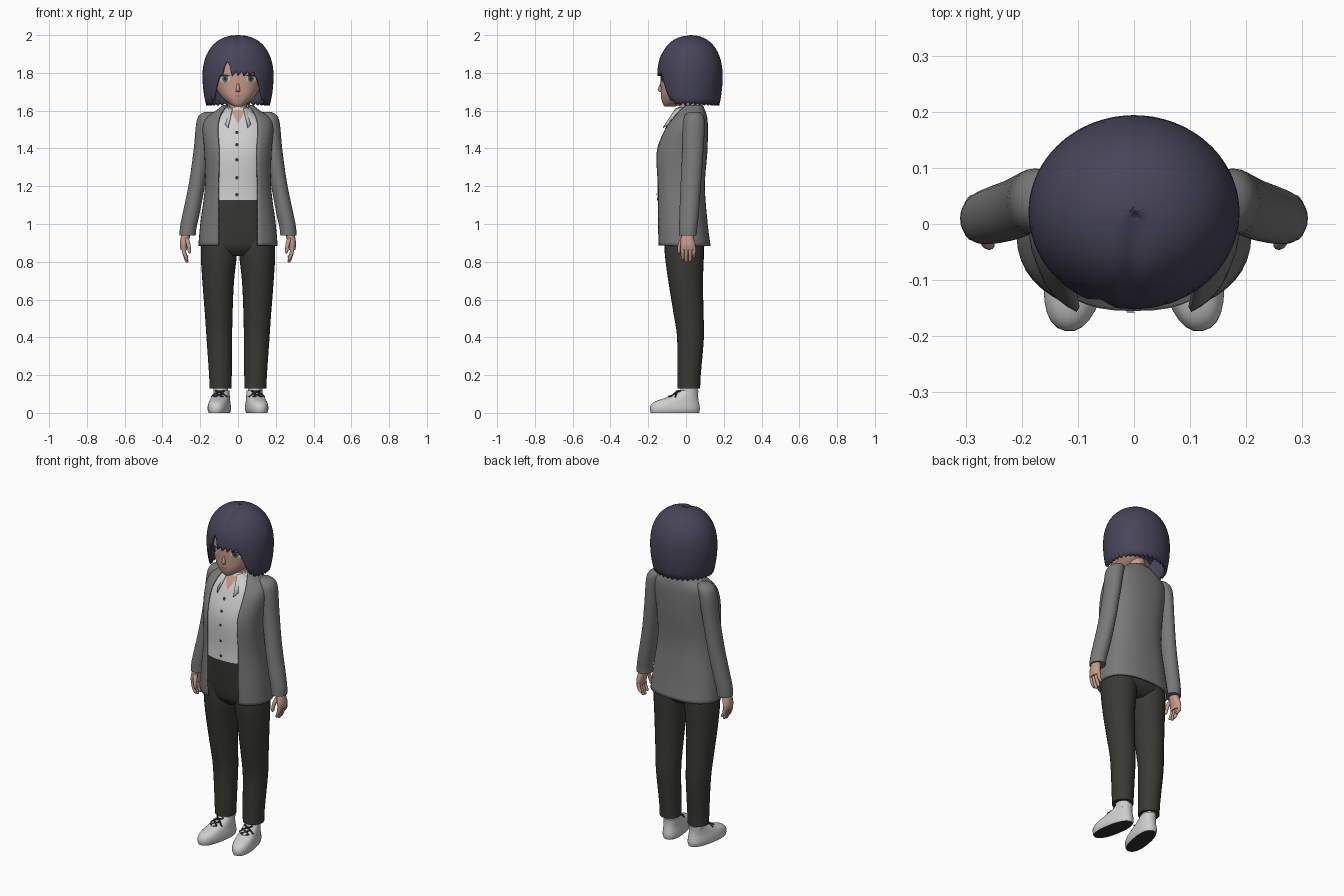
import bpy, bmesh, math
from mathutils import Vector, Matrix
from mathutils.bvhtree import BVHTree

if "Cube" in bpy.data.objects:
    bpy.data.objects.remove(bpy.data.objects["Cube"])


def mat(name, r, g, b):
    m = bpy.data.materials.new(name)
    m.diffuse_color = (r, g, b, 1)
    m.use_nodes = True
    m.node_tree.nodes["Principled BSDF"].inputs["Base Color"].default_value = m.diffuse_color
    return m


SKIN = mat("skin", .56, .33, .26)
HAIR = mat("dark_blue_hair", .062, .059, .098)
GREY = mat("grey_jacket", .19, .19, .19)
WHITE = mat("off_white_cloth", .62, .62, .62)
PANTS = mat("dark_olive_trousers", .04, .042, .034)
DARK = mat("charcoal_details", .03, .03, .033)
IRIS = mat("green_iris", .09, .17, .12)
LIP = mat("lip", .33, .15, .13)


def finish(name, bm, mats, mirror=False, thick=0, rule=None):
    bmesh.ops.recalc_face_normals(bm, faces=bm.faces)
    bm.normal_update()
    for f in bm.faces:
        f.smooth = True
        if rule:
            f.material_index = rule(f)
    for e in bm.edges:
        if len(e.link_faces) == 2 and e.calc_face_angle(0) > math.radians(50):
            e.smooth = False
    me = bpy.data.meshes.new(name)
    bm.to_mesh(me)
    bm.free()
    for m in mats:
        me.materials.append(m)
    ob = bpy.data.objects.new(name, me)
    bpy.context.collection.objects.link(ob)
    if thick:
        s = ob.modifiers.new("thickness", 'SOLIDIFY')
        s.thickness, s.offset = thick, -1
    if mirror:
        ob.modifiers.new("mirror", 'MIRROR')
    return ob


def skin_rows(name, rows, mats, closed=True, cap=True, xf=None, **kw):
    """Surface through rows of points."""
    bm = bmesh.new()
    vs = [[bm.verts.new(p) for p in r] for r in rows]
    n = len(rows[0])
    for a, b in zip(vs, vs[1:]):
        for i in range(n if closed else n - 1):
            j = (i + 1) % n
            bm.faces.new((a[i], a[j], b[j], b[i]))
    if cap:
        bm.faces.new(vs[0])
        bm.faces.new(vs[-1])
    if xf:
        bm.transform(xf)
    return finish(name, bm, mats, **kw)


def catmull(k, steps=3):
    """Smooth interpolation of a list of section tuples."""
    out = []
    for i in range(len(k) - 1):
        p = [k[max(i - 1, 0)], k[i], k[i + 1], k[min(i + 2, len(k) - 1)]]
        for s in range(steps):
            t = s / steps
            out.append(tuple(.5 * (2 * b + (c - a) * t + (2 * a - 5 * b + 4 * c - d) * t * t
                                   + (3 * b - a - 3 * c + d) * t ** 3) for a, b, c, d in zip(*p)))
    return out + [tuple(k[-1])]


def spow(v, e):
    return math.copysign(abs(v) ** e, v)


def ring(cx, cy, z, rx, ry, e=1, n=28):
    return [(cx + rx * spow(math.sin(t), e), cy - ry * spow(math.cos(t), e), z)
            for t in (2 * math.pi * i / n for i in range(n))]


def loft(name, secs, mats, e=1, n=28, steps=3, **kw):
    """Sections are (cx, cy, z, rx, ry)."""
    return skin_rows(name, [ring(*s, e=e, n=n) for s in catmull(secs, steps)], mats, **kw)


def body(secs):
    """(z, half width, front y, back y) -> loft sections."""
    return [(0, (f + b) / 2, z, w, (b - f) / 2) for z, w, f, b in secs]


def decal(name, target, outline, m, off=.003, **kw):
    """Thin plate projected on the front of a target; outline is (x, z)."""
    me = target.data
    tree = BVHTree.FromPolygons([v.co for v in me.vertices], [p.vertices[:] for p in me.polygons])
    c = (sum(p[0] for p in outline) / len(outline), sum(p[1] for p in outline) / len(outline))

    def hit(x, z):
        h = tree.ray_cast(Vector((x, -1, z)), Vector((0, 1, 0)))[0]
        return (x, (h.y if h else -.1) - off, z)
    bm = bmesh.new()
    mid = bm.verts.new(hit(*c))
    vs = [bm.verts.new(hit(*p)) for p in outline]
    for i in range(len(vs)):
        bm.faces.new((mid, vs[i], vs[(i + 1) % len(vs)]))
    return finish(name, bm, [m], **kw)


def oval(x, z, rx, rz, n=16):
    return [(x + rx * math.cos(2 * math.pi * i / n), z + rz * math.sin(2 * math.pi * i / n)) for i in range(n)]


def cords(name, segs, r, m, xf):
    bm = bmesh.new()
    for p, q in segs:
        p, q = xf @ Vector(p), xf @ Vector(q)
        M = Matrix.Translation((p + q) / 2) @ (q - p).to_track_quat('Z', 'Y').to_matrix().to_4x4()
        bmesh.ops.create_cone(bm, cap_ends=True, segments=8, radius1=r, radius2=r, depth=(q - p).length, matrix=M)
    return finish(name, bm, [m], mirror=True)


# Shoes with dark soles, laces and socks
toe_out = Matrix.Translation((.085, .02, 0)) @ Matrix.Rotation(math.radians(10), 4, 'Z')
loft("shoes", [(0, -.08, 0, .05, .13), (0, -.08, .018, .056, .134), (0, -.079, .04, .055, .131),
               (0, -.07, .06, .051, .118), (0, -.045, .078, .047, .09), (0, -.02, .098, .043, .064),
               (0, -.004, .118, .039, .05)], [WHITE, DARK], e=.85, xf=toe_out, mirror=True,
     rule=lambda f: 1 if f.normal.z < -.5 else 0)
lace = [(-.13, .077), (-.105, .091), (-.078, .106), (-.056, .119)]
segs = []
for (y0, z0), (y1, z1) in zip(lace, lace[1:]):
    segs += [((-.024, y0, z0 - .006), (.024, y1, z1 - .002)), ((.024, y0, z0 - .006), (-.024, y1, z1 - .002))]
segs += [((0, -.07, .115), (.042, -.085, .085)), ((0, -.07, .115), (-.042, -.085, .085))]
cords("shoe_laces", segs, .0045, DARK, toe_out)
loft("socks", [(.09, .015, .09, .038, .045), (.092, .015, .16, .04, .045)], [WHITE], mirror=True)

# Trousers
loft("trouser_legs", [(.093, .015, .128, .058, .06), (.093, .016, .2, .06, .062), (.099, .024, .4, .068, .071),
                      (.102, .014, .52, .073, .079), (.105, -.002, .7, .084, .092),
                      (.101, -.009, .85, .096, .104), (.098, -.01, .95, .09, .1)], [PANTS], mirror=True)
loft("trouser_hips", body([(.83, .1, -.07, .05), (.86, .17, -.1, .085), (.9, .193, -.117, .1), (1.0, .186, -.13, .1),
                           (1.14, .15, -.143, .08)]), [PANTS], e=.85)

# Shirt, buttons, skin in the open neck
shirt = loft("shirt", body([(1.125, .155, -.153, .08), (1.2, .15, -.15, .08), (1.38, .16, -.153, .095),
                            (1.5, .16, -.112, .1), (1.56, .12, -.082, .095), (1.6, .07, -.055, .08),
                            (1.62, .058, -.042, .075)]), [WHITE], e=.8, n=40)
for z in (1.155, 1.245, 1.34, 1.42, 1.485):
    decal("shirt_button", shirt, oval(-.006, z, .009, .009, 10), DARK, .004)
decal("open_neck", shirt, [(0, 1.53), (.02, 1.565), (.036, 1.6), (0, 1.605), (-.036, 1.6), (-.02, 1.565)], SKIN, .005)
loft("neck", [(0, .012, 1.54, .052, .056), (0, .015, 1.62, .047, .05), (0, .02, 1.7, .047, .05)], [SKIN])

# Shirt collar, folded outward with two front points
top, low = [], []
for i in range(33):
    a = math.radians(33 + 294 * i / 32)
    f, zt = max(0, math.cos(a)) ** 2, 1.61 + .015 * (1 - math.cos(a))
    top.append(Vector((.058 * math.sin(a), .02 - .065 * math.cos(a) - .03 * f, zt)))
    low.append(Vector((.1 * math.sin(a), .02 - .075 * math.cos(a) - .115 * f, zt - .045 - .08 * f)))
skin_rows("shirt_collar", [top, [t.lerp(l, .5) for t, l in zip(top, low)], low], [WHITE],
          closed=False, cap=False, thick=.005)

# Open jacket: (z, half width, front edge y, back y, half opening)
rows = []
for z, w, yf, yb, xo in catmull([(.885, .21, -.145, .13, .105), (1.0, .2, -.148, .115, .105),
                                 (1.2, .175, -.149, .1, .105), (1.38, .178, -.155, .113, .102),
                                 (1.5, .188, -.112, .116, .108), (1.56, .172, -.07, .113, .1),
                                 (1.6, .118, -.035, .102, .084), (1.63, .077, .0, .088, .066)], 4):
    e, cy = .82, (yf + yb) / 2
    a0 = math.asin(min(.95, (xo / w) ** (1 / e)))
    k = max(.5, math.cos(a0) ** e)
    row = []
    for i in range(41):
        a = a0 + (2 * math.pi - 2 * a0) * i / 40
        c = spow(math.cos(a), e)
        row.append((w * spow(math.sin(a), e), cy - (cy - yf) / k * c if c > 0 else cy - (yb - cy) * c, z))
    rows.append(row)
skin_rows("jacket_body", rows, [GREY], closed=False, cap=False, thick=.01)
loft("jacket_sleeves", [(.15, .045, 1.592, .03, .03), (.162, .043, 1.575, .044, .048), (.176, .041, 1.53, .046, .058),
                        (.192, .037, 1.4, .042, .056), (.216, .026, 1.22, .043, .054), (.249, .016, 1.05, .045, .051),
                        (.263, .012, .985, .044, .048), (.267, .01, .94, .043, .046)], [GREY], mirror=True)

# Hands
loft("palms", [(.272, .008, .96, .024, .028), (.28, .008, .925, .024, .034), (.287, .01, .89, .021, .04),
               (.287, .011, .862, .016, .038)], [SKIN], n=18, mirror=True)
for i, tip in enumerate((.808, .796, .8, .82)):
    y = -.018 + .02 * i
    loft("finger", [(.287, y, .875, .011, .0105), (.284, y, .845, .011, .01), (.272, y, tip + .008, .009, .009),
                    (.269, y, tip, .004, .004)], [SKIN], n=10, mirror=True)
loft("thumb", [(.272, -.016, .925, .012, .013), (.262, -.032, .89, .011, .012), (.257, -.037, .855, .009, .009),
               (.256, -.037, .845, .004, .004)], [SKIN], n=10, mirror=True)

# Head, nose and face details
head = loft("head", body([(1.622, .018, -.112, -.06), (1.634, .042, -.122, -.02), (1.67, .085, -.132, .05),
                          (1.72, .115, -.134, .1), (1.8, .135, -.135, .14), (1.88, .13, -.125, .145),
                          (1.94, .09, -.08, .11), (1.96, .04, -.03, .06)]), [SKIN, HAIR], e=.9, n=40,
            rule=lambda f: 1 if f.calc_center_median().y > .03 and f.calc_center_median().z > 1.68 else 0)
loft("nose", [(0, -.13, 1.698, .009, .006), (0, -.135, 1.71, .011, .015), (0, -.13, 1.745, .005, .006)],
     [SKIN], n=12)
for s in (1, -1):
    decal("eye_white", head, oval(s * .07, 1.768, .028, .019), WHITE, .002)
    decal("iris", head, oval(s * .068, 1.768, .016, .019), IRIS, .004)
    decal("pupil", head, oval(s * .068, 1.769, .008, .011), DARK, .006)
    decal("lash", head, oval(s * .072, 1.786, .03, .005), DARK, .006)
decal("mouth", head, oval(0, 1.678, .018, .003), LIP)


# Bob haircut: dome whose lower edge follows the fringe, side locks and nape
def hem(d, i):
    a = abs(d)
    zig = .011 * (i % 3 - 1)
    if abs(d + 19) < 6:
        return 1.865 - .006 * abs(d + 19)
    if a < 32:
        return 1.795 + zig
    if a < 46:
        return 1.785 - (a - 32) / 14 * .115
    if a < 62:
        return 1.668 - (a - 46) / 16 * .034 + zig * .6
    return 1.634 + zig * .7


N, L = 108, 18
rows = []
for v in range(1, L + 1):
    row = []
    for i in range(N):
        d = -180 + 360 * i / N
        a, zb = math.radians(d), hem(d, i)
        z = 2 - (2 - zb) * (1 - math.cos(v / L * math.pi / 2))
        if z > 1.78:
            f = (1 - ((z - 1.78) / .22) ** 2.25) ** (1 / 2.25)
        else:
            f = 1 - .1 * ((1.78 - z) / .15) ** 2
        x, y = .188 * f * math.sin(a), .021 - .173 * f * math.cos(a)
        if y < .03 and z > 1.9:
            z -= .01 * math.exp(-(x / .02) ** 2) * min(1, (.03 - y) / .05)
        row.append((x, y, z))
    rows.append(row)
rows.insert(0, [(p[0] * .02, .021 + (p[1] - .021) * .02, 2.0) for p in rows[0]])
skin_rows("bob_hair", rows, [HAIR], cap=False, thick=.014)
